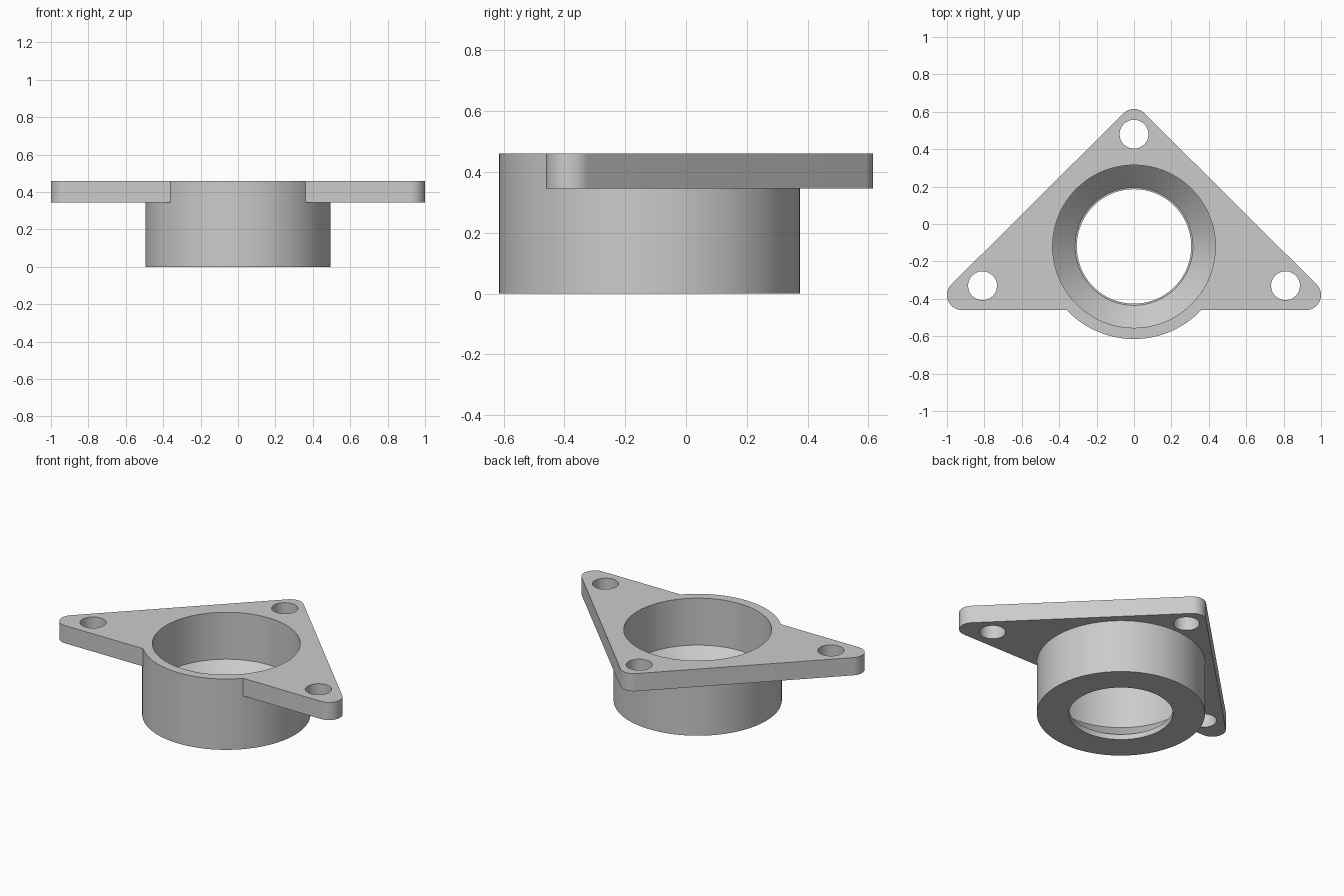
import bpy, bmesh, math

default = bpy.data.objects.get("Cube")
if default:
    bpy.data.objects.remove(default, do_unlink=True)

HEIGHT, PLATE_Z = 0.46, 0.345
AXIS_Y = -0.12
CORNERS = [(0.92, -0.38), (0, 0.535), (-0.92, -0.38)]
HOLES = [(0.81, -0.33), (0, 0.48), (-0.81, -0.33)]

grey = bpy.data.materials.new("plain grey")
grey.use_nodes = True
grey.diffuse_color = (0.6, 0.6, 0.6, 1)
grey.node_tree.nodes["Principled BSDF"].inputs["Base Color"].default_value = (0.6, 0.6, 0.6, 1)


def finish(bm, name):
    bmesh.ops.recalc_face_normals(bm, faces=bm.faces)
    mesh = bpy.data.meshes.new(name)
    bm.to_mesh(mesh)
    bm.free()
    mesh.materials.append(grey)
    obj = bpy.data.objects.new(name, mesh)
    bpy.context.collection.objects.link(obj)
    return obj


def prism(name, outline, z0, z1):
    bm = bmesh.new()
    face = bm.faces.new([bm.verts.new((x, y, z0)) for x, y in outline])
    top = bmesh.ops.extrude_face_region(bm, geom=[face])["geom"]
    verts = [v for v in top if isinstance(v, bmesh.types.BMVert)]
    bmesh.ops.translate(bm, verts=verts, vec=(0, 0, z1 - z0))
    return finish(bm, name)


def arc(cx, cy, r, start, end, steps):
    angles = [math.radians(start + (end - start) * i / steps) for i in range(steps + 1)]
    return [(cx + r * math.cos(a), cy + r * math.sin(a)) for a in angles]


def lathe(name, profile, cx, cy, n):
    # Solid of revolution from (radius, z) points, capped at both ends
    bm = bmesh.new()
    rings = []
    for r, z in profile:
        rings.append([bm.verts.new((x, y, z)) for x, y in arc(cx, cy, r, 0, 360, n)[:-1]])
    for low, high in zip(rings, rings[1:]):
        for i in range(n):
            j = (i + 1) % n
            bm.faces.new((low[i], low[j], high[j], high[i]))
    bm.faces.new(rings[0][::-1])
    bm.faces.new(rings[-1])
    return finish(bm, name)


def boolean(target, tool, operation):
    mod = target.modifiers.new(operation, 'BOOLEAN')
    mod.operation, mod.object, mod.solver = operation, tool, 'EXACT'
    bpy.context.view_layer.objects.active = target
    bpy.ops.object.modifier_apply(modifier=mod.name)
    bpy.data.objects.remove(tool, do_unlink=True)


# Triangular mounting plate with rounded corners
outline = []
for (x, y), (start, end) in zip(CORNERS, [(-90, 45), (45, 135), (135, 270)]):
    outline += arc(x, y, 0.08, start, end, 16)
housing = prism("flanged_housing", outline, PLATE_Z, HEIGHT)

# Round body joined to the plate
body = lathe("round_body", [(0.495, 0), (0.495, HEIGHT)], 0, AXIS_Y, 128)
boolean(housing, body, 'UNION')

# Stepped bore: narrow lip, conical seat, wide socket
bore = lathe("bore_cutter", [(0.306, -0.1), (0.306, 0.035), (0.315, 0.035),
                             (0.435, 0.155), (0.435, 0.6)], 0, AXIS_Y, 128)
boolean(housing, bore, 'DIFFERENCE')

# Mounting holes
for x, y in HOLES:
    hole = lathe("hole_cutter", [(0.077, 0.2), (0.077, 0.6)], x, y, 48)
    boolean(housing, hole, 'DIFFERENCE')

bpy.ops.object.select_all(action='DESELECT')
housing.select_set(True)
bpy.context.view_layer.objects.active = housing
bpy.ops.object.shade_smooth_by_angle(angle=math.radians(30))
